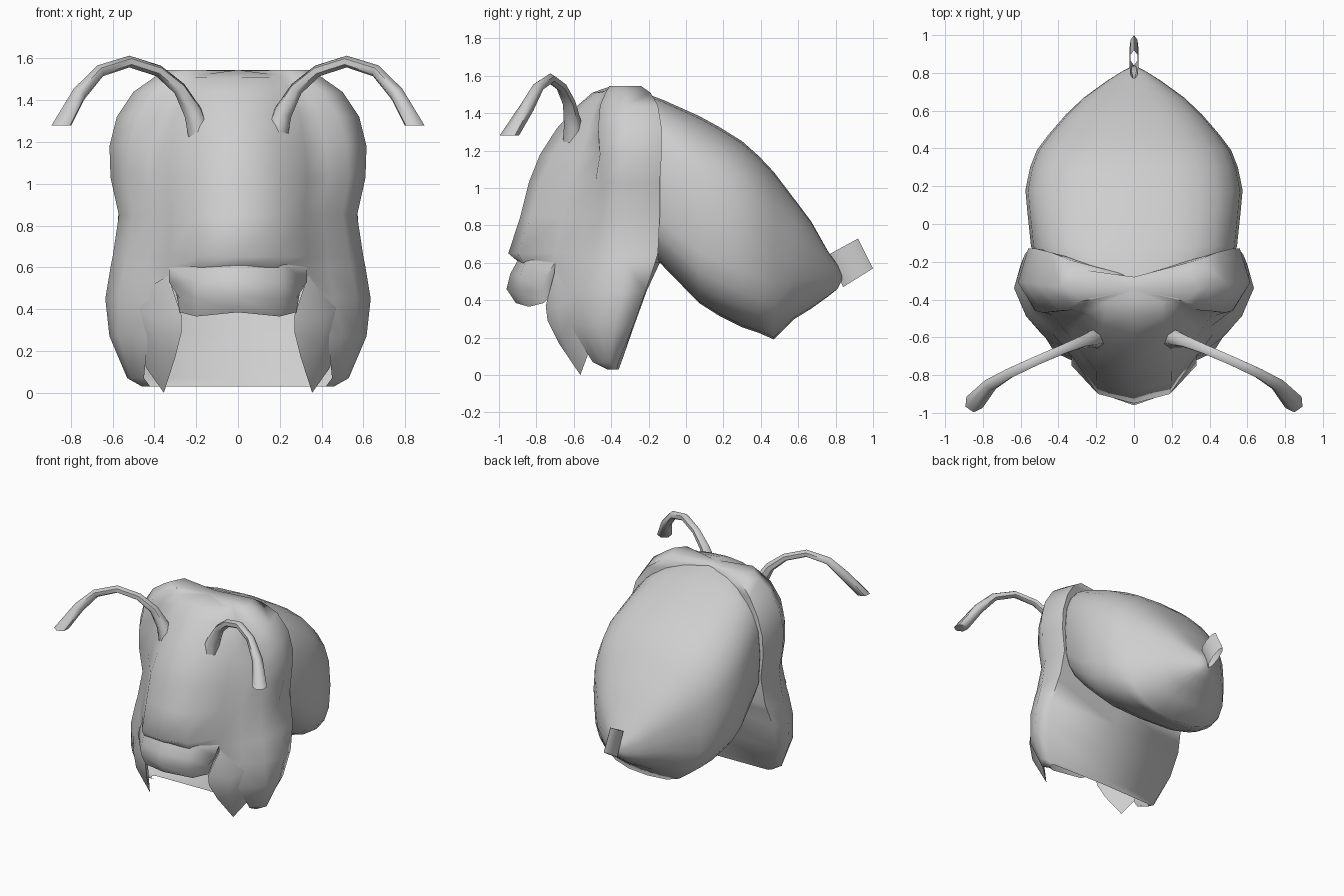
import bpy, bmesh, math
from mathutils import Vector

if "Cube" in bpy.data.objects:
    bpy.data.objects.remove(bpy.data.objects["Cube"])

grey = bpy.data.materials.new("light_grey")
grey.diffuse_color = (0.62, 0.62, 0.62, 1)
grey.use_nodes = True
grey.node_tree.nodes["Principled BSDF"].inputs["Base Color"].default_value = grey.diffuse_color


def finish(name, bm, angle=75):
    bmesh.ops.remove_doubles(bm, verts=bm.verts, dist=0.0005)
    bmesh.ops.recalc_face_normals(bm, faces=bm.faces)
    me = bpy.data.meshes.new(name)
    bm.to_mesh(me)
    bm.free()
    me.materials.append(grey)
    ob = bpy.data.objects.new(name, me)
    bpy.context.collection.objects.link(ob)
    bpy.ops.object.select_all(action='DESELECT')
    bpy.context.view_layer.objects.active = ob
    ob.select_set(True)
    bpy.ops.object.shade_smooth_by_angle(angle=math.radians(angle))
    return ob


def loft(bm, rings, closed=True, caps=(None, None)):
    """Skin rings of points; caps are centre points for end fans."""
    vs = [[bm.verts.new(p) for p in r] for r in rings]
    n = len(vs[0])
    m = n if closed else n - 1
    for a, b in zip(vs, vs[1:]):
        for i in range(m):
            j = (i + 1) % n
            bm.faces.new((a[i], a[j], b[j], b[i]))
    for ring, c in ((vs[0], caps[0]), (vs[-1], caps[1])):
        if c is not None:
            cv = bm.verts.new(c)
            for i in range(n):
                bm.faces.new((ring[i], ring[(i + 1) % n], cv))


def half_section(z, front, brow, face, lobe, side, back):
    """Right half of a head section, with a groove before the side lobe."""
    push = .045 if .95 < z < 1.4 else .015
    groove = ((face[0] + lobe[0]) / 2, (face[1] + lobe[1]) / 2 + push)
    back_y = -.14 - .14 * min(max((z - .95) / .4, 0), 1)
    pts = [(0, front), brow, face, groove, lobe, side, back, (0, back_y)]
    return [(x, y, z) for x, y in pts]


def mirrored(half, closed):
    rest = half[-2:0:-1] if closed else half[-2::-1]
    return half + [(-x, y, z) for x, y, z in rest]


# Head: horizontal sections from lip line to crown
base = half_section(.60, -.89, (.19, -.87), (.33, -.70), (.54, -.48), (.61, -.32), (.58, -.165))
upper = [
    base,
    half_section(.65, -.95, (.19, -.90), (.33, -.70), (.53, -.47), (.60, -.32), (.57, -.15)),
    half_section(.85, -.885, (.20, -.83), (.32, -.66), (.50, -.45), (.57, -.32), (.54, -.14)),
    half_section(1.03, -.84, (.20, -.78), (.33, -.61), (.53, -.45), (.61, -.31), (.56, -.14)),
    half_section(1.18, -.78, (.19, -.71), (.32, -.56), (.52, -.46), (.615, -.31), (.56, -.13)),
    half_section(1.32, -.69, (.18, -.62), (.30, -.52), (.48, -.47), (.58, -.31), (.52, -.13)),
    half_section(1.44, -.58, (.17, -.54), (.25, -.48), (.40, -.46), (.50, -.32), (.44, -.15)),
    half_section(1.51, -.50, (.15, -.48), (.21, -.45), (.32, -.43), (.40, -.33), (.34, -.19)),
]
crown = half_section(1.545, -.40, (.15, -.41), (.19, -.41), (.28, -.41), (.34, -.34), (.29, -.24))
crown = [(x, y, z - (.02 if .1 < x < .2 else 0)) for x, y, z in crown]
# Cheeks and back wall, open at the front under the lip
cheeks = [
    (.45, [(.33, -.71), (.46, -.61), (.57, -.49), (.635, -.34), (.60, -.215), (0, -.21)]),
    (.27, [(.43, -.62), (.50, -.57), (.575, -.48), (.615, -.38), (.58, -.28), (0, -.275)]),
    (.07, [(.45, -.50), (.48, -.48), (.51, -.45), (.53, -.41), (.50, -.36), (0, -.345)]),
    (.03, [(.42, -.42), (.44, -.42), (.45, -.41), (.46, -.39), (.44, -.37), (0, -.36)]),
]
bm = bmesh.new()
loft(bm, [mirrored(h, True) for h in upper + [crown]], caps=(None, (0, -.35, 1.54)))
loft(bm, [mirrored(base[2:], False)]
     + [mirrored([(x, y, z) for x, y in h], False) for z, h in cheeks], closed=False)
finish("head", bm)

# Upper lip: sections across x
mid = [(-.89, .63), (-.94, .54), (-.96, .46), (-.91, .385), (-.82, .45), (-.80, .63)]
near = [(-.85, .63), (-.89, .53), (-.89, .45), (-.84, .365), (-.76, .44), (-.74, .63)]
end = [(-.70, .60), (-.75, .53), (-.77, .45), (-.76, .385), (-.70, .45), (-.66, .59)]


def lip_x(x, z):
    return x if abs(x) < .25 else x * (1.1 if z > .5 else .93)


bm = bmesh.new()
loft(bm, [[(lip_x(x, z), y, z) for y, z in s]
          for x, s in ((-.3, end), (-.2, near), (0, mid), (.2, near), (.3, end))],
     caps=((-.30, -.72, .5), (.30, -.72, .5)))
finish("upper_lip", bm, 60)

# Mandibles: pointed wedges beside the lip
wedge = [(.335, -.70, .56), (.27, -.75, .37), (.27, -.74, .29), (.30, -.68, .17),
         (.355, -.565, 0), (.47, -.50, .24), (.52, -.52, .45), (.42, -.68, .36),
         (.40, -.67, .22), (.44, -.52, .12), (.30, -.68, .36)]
for side, s in (("left", 1), ("right", -1)):
    bm = bmesh.new()
    for x, y, z in wedge:
        bm.verts.new((s * x, y, z))
    bmesh.ops.convex_hull(bm, input=bm.verts)
    finish("mandible_" + side, bm, 50)

# Rear body: sections along y (y, top, bottom, half width)
body = [(-.30, 1.525, .72, .42), (-.20, 1.50, .66, .50), (-.12, 1.47, .58, .545),
        (.07, 1.385, .385, .565), (.18, 1.325, .315, .575), (.30, 1.25, .255, .55),
        (.39, 1.17, .225, .515), (.47, 1.085, .19, .455), (.58, .94, .30, .36),
        (.67, .82, .355, .265), (.76, .66, .42, .14), (.81, .59, .46, .06)]


def body_ring(y, top, bottom, w, n=24):
    """Rounded-square ring whose lower half is squarer towards the head."""
    low = min(max(.55 + .45 * y, .55), .85)
    ring = []
    for i in range(n):
        c, d = math.cos(2 * math.pi * i / n), math.sin(2 * math.pi * i / n)
        e = low if d < 0 else .72
        ring.append((math.copysign(abs(c) ** e, c) * w, y,
                     math.copysign(abs(d) ** e, d) * (top - bottom) / 2 + (top + bottom) / 2))
    return ring


bm = bmesh.new()
loft(bm, [body_ring(*b) for b in body], caps=((0, -.30, 1.1), (0, .84, .52)))
finish("rear_body", bm)

# Tail: small open lens-shaped band
bm = bmesh.new()
rings = []
for a, b in ((Vector((0, .765, .645)), Vector((0, .92, .73))),
             (Vector((0, .84, .47)), Vector((0, 1.0, .57)))):
    rings.append([a.lerp(b, .5 - .5 * math.cos(k * math.pi / 4))
                  + Vector((.025 * math.sin(k * math.pi / 4), 0, 0)) for k in range(8)])
loft(bm, rings)
finish("tail_band", bm, 60)

# Antennae: arched tubes, flared at root and tip (x, y, z, radius)
path = [(.185, -.60, 1.24, .06), (.215, -.605, 1.34, .048), (.28, -.625, 1.455, .034),
        (.38, -.665, 1.54, .028), (.52, -.725, 1.585, .028), (.66, -.79, 1.54, .03),
        (.76, -.85, 1.43, .038), (.845, -.945, 1.28, .052)]
for side, s in (("left", 1), ("right", -1)):
    bm = bmesh.new()
    P = [Vector((s * x, y, z)) for x, y, z, _ in path]
    w = Vector((s * .42, .9, 0)).normalized()     # normal of the arch plane
    rings = []
    for i, p in enumerate(P):
        t = (P[min(i + 1, len(P) - 1)] - P[max(i - 1, 0)]).normalized()
        u = t.cross(w).normalized()
        v = u.cross(t).normalized()
        if i == len(P) - 1:                       # tip is cut level
            u = Vector((u.x, u.y, 0)).normalized()
            v = Vector((-u.y, u.x, 0)) * (1 if -u.y * v.x + u.x * v.y > 0 else -1)
        r = path[i][3]
        rings.append([p + u * r * math.cos(k * math.pi / 3) + v * r * math.sin(k * math.pi / 3)
                      for k in range(6)])
    loft(bm, rings, caps=(None, P[-1]))
    finish("antenna_" + side, bm, 60)
